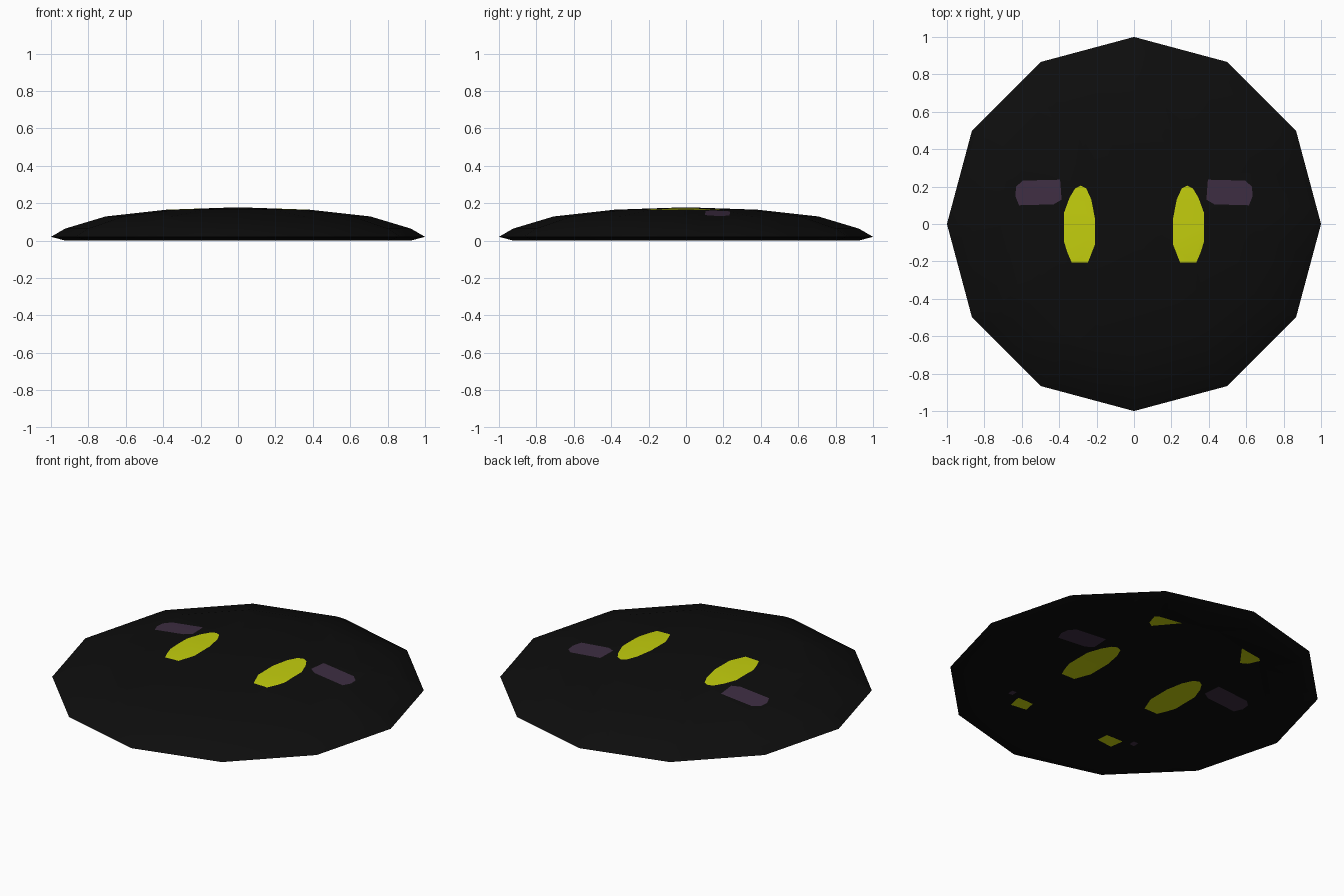
import bpy, bmesh, math

if "Cube" in bpy.data.objects:
    bpy.data.objects.remove(bpy.data.objects["Cube"])

SIDES = 12


def material(name, rgb):
    m = bpy.data.materials.new(name)
    m.diffuse_color = (*rgb, 1)
    m.use_nodes = True
    m.node_tree.nodes["Principled BSDF"].inputs["Base Color"].default_value = m.diffuse_color
    return m


# closed profile (radius, height): crown, rim, hollow underside
profile = [(0, .178), (.383, .165), (.707, .129), (.924, .064), (1, .02),
           (.924, 0), (.707, .025), (.383, .044), (0, .048)]

bm = bmesh.new()
rings = []
for r, z in profile:
    n = SIDES if r else 1
    rings.append([bm.verts.new((r * math.cos(math.tau * i / SIDES),
                                r * math.sin(math.tau * i / SIDES), z)) for i in range(n)])
for a, b in zip(rings, rings[1:]):
    for i in range(SIDES):
        j = (i + 1) % SIDES
        quad = [a[i % len(a)], b[i % len(b)], b[j % len(b)], a[j % len(a)]]
        bm.faces.new(list(dict.fromkeys(quad)))
bmesh.ops.recalc_face_normals(bm, faces=bm.faces)


def paint(outline, index, underside_only=False):
    """Cut a convex anticlockwise outline straight through and colour the faces inside."""
    planes = []
    for (x0, y0), (x1, y1) in zip(outline, outline[1:] + outline[:1]):
        planes.append((x0, y0, y1 - y0, x0 - x1))   # outward direction

    def inside(done):
        found = []
        bm.normal_update()
        for f in bm.faces:
            if underside_only and f.normal.z > 0:
                continue
            c = f.calc_center_median()
            if all((c.x - x) * nx + (c.y - y) * ny < 0 for x, y, nx, ny in done):
                found.append(f)
        return found

    for k, (x, y, nx, ny) in enumerate(planes):
        faces = inside(planes[:k])
        edges = {e for f in faces for e in f.edges}
        verts = {v for f in faces for v in f.verts}
        bmesh.ops.bisect_plane(bm, geom=list(verts) + list(edges) + faces, dist=1e-6,
                               plane_co=(x, y, 0), plane_no=(nx, ny, 0))
    for f in inside(planes):
        f.material_index = index


def paint_pair(outline, index, underside_only=False):
    paint(outline, index, underside_only)
    paint([(-x, y) for x, y in reversed(outline)], index, underside_only)


# eyes
paint_pair([(.246, -.205), (.34, -.205), (.357, -.15), (.374, -.11), (.374, .06), (.345, .14),
            (.315, .19), (.285, .205), (.255, .19), (.228, .13), (.209, .03), (.209, -.11)], 1)
# brows
paint_pair([(.387, .13), (.43, .105), (.615, .1), (.635, .15), (.63, .2),
            (.595, .232), (.395, .237)], 2)
# small patches on the underside
paint_pair([(.31, .515), (.345, .54), (.37, .61), (.35, .63), (.21, .65)], 1, True)
paint_pair([(.25, -.6), (.35, -.61), (.365, -.53), (.26, -.535)], 1, True)
paint_pair([(.41, -.525), (.44, -.525), (.44, -.49), (.41, -.49)], 2, True)

mesh = bpy.data.meshes.new("domed_disc")
bm.to_mesh(mesh)
bm.free()
for m in (material("black", (.004, .004, .004)),
          material("yellow", (.55, .62, .004)),
          material("dusky purple", (.048, .027, .055))):
    mesh.materials.append(m)
disc = bpy.data.objects.new("domed_disc", mesh)
bpy.context.collection.objects.link(disc)
bpy.context.view_layer.objects.active = disc
disc.select_set(True)
bpy.ops.object.shade_smooth_by_angle(angle=math.radians(32))
